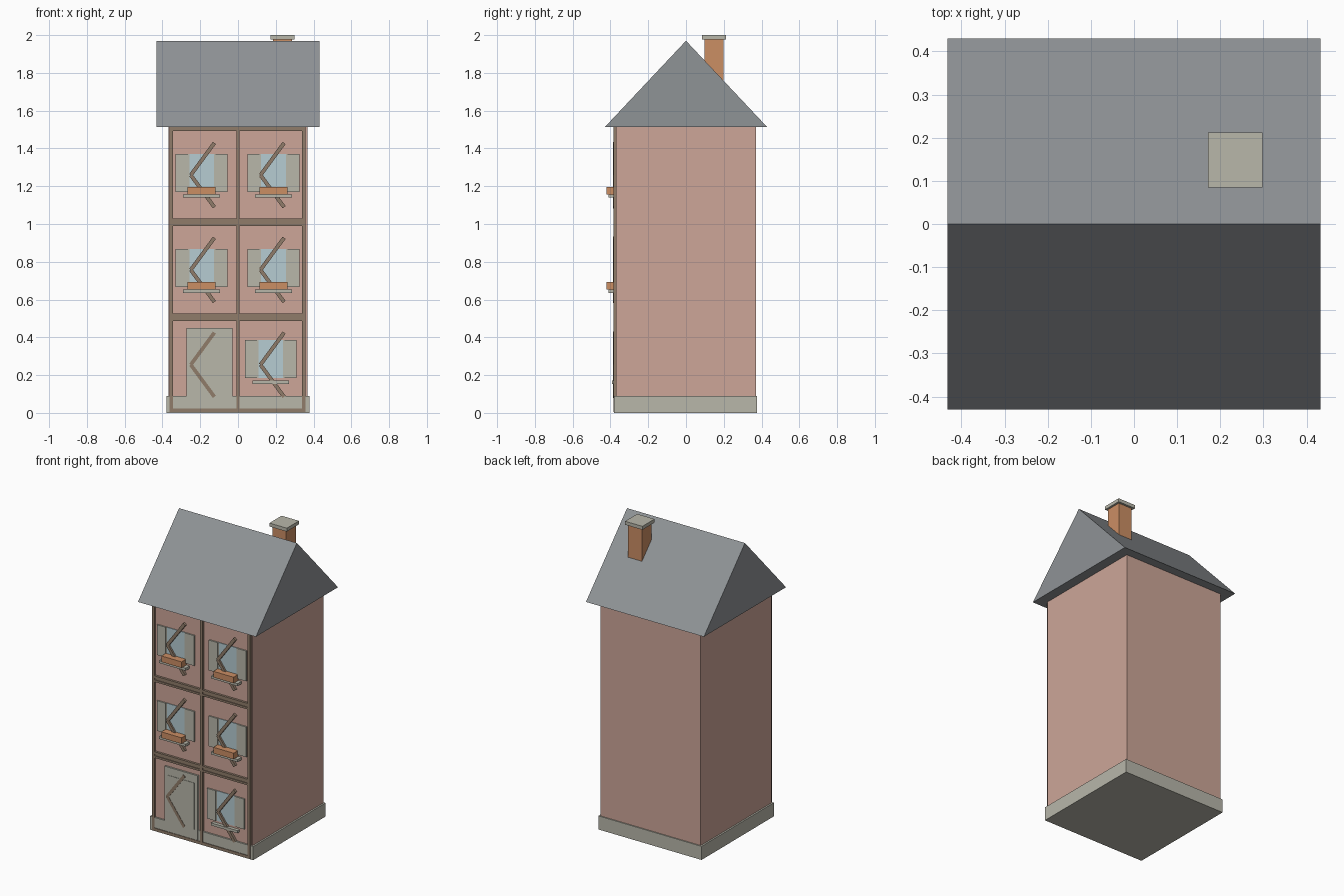
import bpy, bmesh, math

if "Cube" in bpy.data.objects:
    bpy.data.objects.remove(bpy.data.objects["Cube"])


def material(name, r, g, b):
    def lin(c):
        c /= 255
        return c / 12.92 if c <= 0.04045 else ((c + 0.055) / 1.055) ** 2.4
    m = bpy.data.materials.new(name)
    m.diffuse_color = (lin(r), lin(g), lin(b), 1)
    m.use_nodes = True
    m.node_tree.nodes["Principled BSDF"].inputs["Base Color"].default_value = m.diffuse_color
    return m


PLASTER = material("pink plaster", 205, 166, 152)
STONE = material("pale stone", 184, 183, 170)
BRICK = material("orange brick", 203, 142, 100)
GLASS = material("pale blue glass", 182, 204, 210)
TIMBER = material("brown timber", 144, 124, 106)
SLATE = material("grey slate", 143, 147, 150)


def finish(name, bm, mat):
    bmesh.ops.recalc_face_normals(bm, faces=bm.faces)
    me = bpy.data.meshes.new(name)
    bm.to_mesh(me)
    bm.free()
    me.materials.append(mat)
    ob = bpy.data.objects.new(name, me)
    bpy.context.collection.objects.link(ob)
    return ob


def box(name, x0, x1, y0, y1, z0, z1, mat):
    bm = bmesh.new()
    bmesh.ops.create_cube(bm, size=1)
    for v in bm.verts:
        v.co.x = x1 if v.co.x > 0 else x0
        v.co.y = y1 if v.co.y > 0 else y0
        v.co.z = z1 if v.co.z > 0 else z0
    return finish(name, bm, mat)


def prism(name, profile, x0, x1, mat):
    """Extrude a (y, z) profile along x."""
    bm = bmesh.new()
    f = bm.faces.new([bm.verts.new((x0, y, z)) for y, z in profile])
    ext = bmesh.ops.extrude_face_region(bm, geom=[f])
    for v in ext["geom"]:
        if isinstance(v, bmesh.types.BMVert):
            v.co.x = x1
    return finish(name, bm, mat)


WALL = -0.37    # front wall plane
FRONT = -0.385  # front of the timber frame


def front_box(name, x0, x1, z0, z1, mat, y=FRONT):
    return box(name, x0, x1, y, WALL + 0.003, z0, z1, mat)


def brace(name, xa, za, xb, zb, width=0.02):
    """Slanted timber between two points on the front."""
    length = math.hypot(xb - xa, zb - za)
    ob = box(name, -length / 2, length / 2, -0.0085, 0.0085,
             -width / 2, width / 2, TIMBER)
    ob.location = ((xa + xb) / 2, -0.3775, (za + zb) / 2)
    ob.rotation_euler.y = -math.atan2(zb - za, xb - xa)


def window(x, z0, has_flowers):
    """Glass pane, two shutters and a sill; z0 is the pane's lower edge."""
    z1 = z0 + 0.2
    front_box("window_pane", x - 0.074, x + 0.074, z0, z1, GLASS, -0.374)
    for s in (-1, 1):
        a, b = sorted((x + s * 0.073, x + s * 0.137))
        front_box("shutter", a, b, z0, z1, STONE, -0.379)
        a, b = sorted((x + s * 0.065, x + s * 0.073))
        front_box("window_jamb", a, b, z0, z1, STONE, -0.376)
    depth = -0.411 if has_flowers else -0.392
    front_box("window_sill", x - 0.097, x + 0.097, z0 - 0.031, z0 - 0.014, STONE, depth)
    if has_flowers:
        front_box("flower_box", x - 0.074, x + 0.074, z0 - 0.014, z0 + 0.026, BRICK, -0.421)


# Main body, plinth and roof
box("walls", -0.367, 0.367, WALL, 0.37, 0.005, 1.515, PLASTER)
box("plinth", -0.378, 0.378, -0.381, 0.377, 0, 0.09, STONE)
prism("roof", [(-0.43, 1.513), (0.43, 1.513), (0, 1.97)], -0.432, 0.432, SLATE)

# Chimney with cap
box("chimney", 0.184, 0.285, 0.098, 0.198, 1.68, 1.98, BRICK)
box("chimney_cap", 0.171, 0.298, 0.085, 0.212, 1.977, 2.0, STONE)

# Timber posts and floor beams
for x in (-0.353, 0, 0.349):
    front_box("timber_post", x - 0.009, x + 0.009, 0.005, 1.513, TIMBER)
front_box("bottom_beam", -0.362, 0.358, 0.005, 0.022, TIMBER)
front_box("top_beam", -0.362, 0.358, 1.493, 1.513, TIMBER)
for z in (0.507, 1.01):
    front_box("beam_lower", -0.362, 0.358, z - 0.02, z - 0.007, TIMBER)
    front_box("beam_joint", -0.362, 0.358, z - 0.007, z + 0.007, TIMBER, -0.38)
    front_box("beam_upper", -0.362, 0.358, z + 0.007, z + 0.02, TIMBER)

# Slanted braces in every bay
for floor in range(3):
    zc = 0.255 + 0.502 * floor
    for x in (-0.25, 0.119):
        for s in (-1, 1):
            brace("brace", x, zc, x + 0.125, zc + s * 0.17)

# Windows with flower boxes on the upper floors
for z in (0.667, 1.17):
    for x in (-0.193, 0.188):
        window(x, z, True)
window(0.174, 0.185, False)

# Door with surround
front_box("door_surround", -0.272, -0.028, 0.022, 0.45, STONE, -0.3815)
front_box("door", -0.246, -0.053, 0.09, 0.397, STONE, -0.384)
